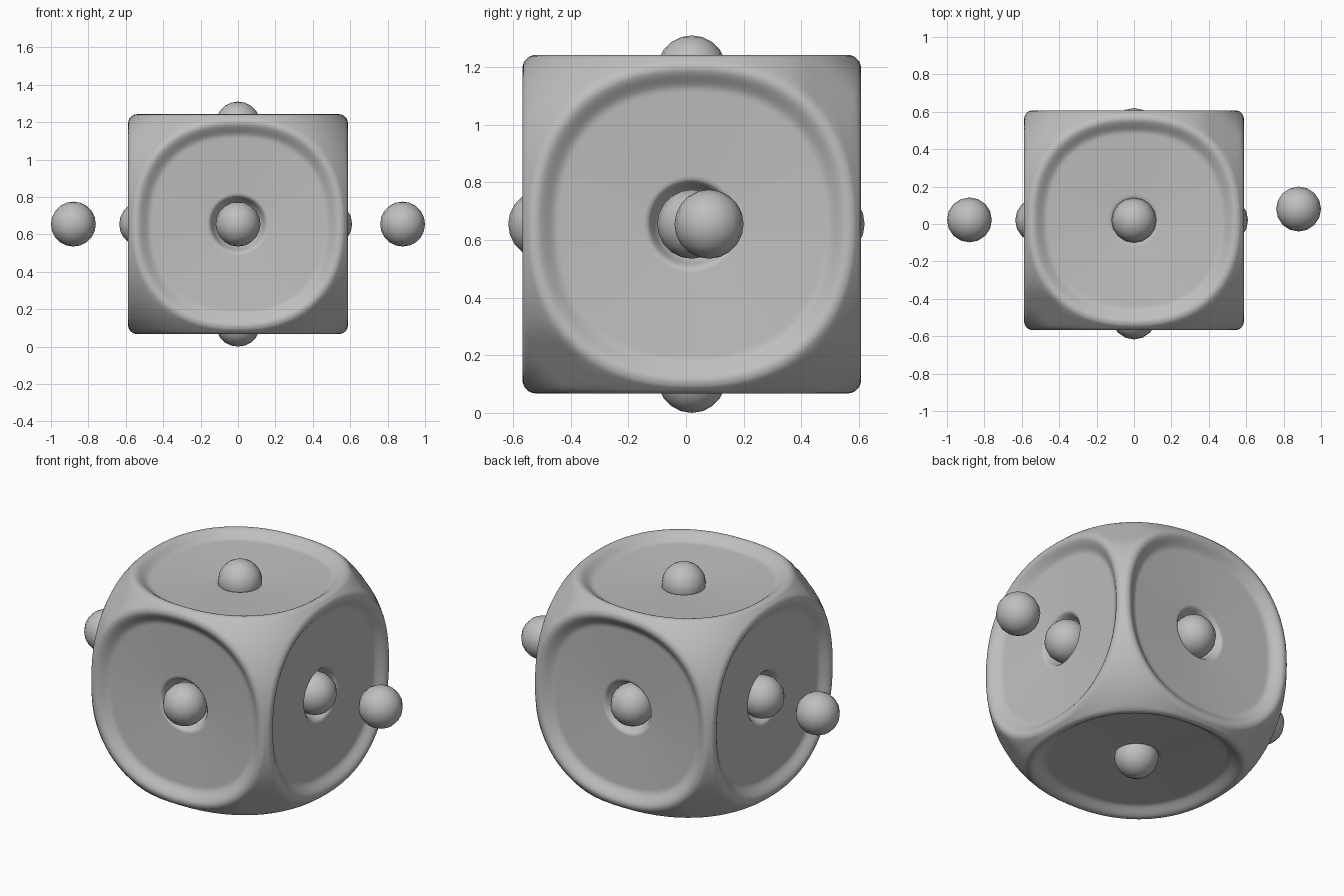
import bpy, bmesh, math
from mathutils import Vector

if "Cube" in bpy.data.objects:
    bpy.data.objects.remove(bpy.data.objects["Cube"])

CENTRE = Vector((0, 0.02, 0.655))
HALF, CREST, SOFT = 0.588, 0.558, 0.016     # cube half size, dish crest, blend
POWER = 2.32                                # squareness of the rounding and dishes
LEVEL = (HALF ** POWER + CREST ** POWER) ** (1 / POWER)

grey = bpy.data.materials.new("grey")
grey.diffuse_color = (0.52, 0.52, 0.52, 1)
grey.use_nodes = True
grey.node_tree.nodes["Principled BSDF"].inputs["Base Color"].default_value = grey.diffuse_color


def smoothstep(a, b, x):
    t = max(0.0, min(1.0, (x - a) / (b - a)))
    return t * t * (3 - 2 * t)


def squircle(*c):
    return sum(abs(x) ** POWER for x in c) ** (1 / POWER)


def body_point(n, u, v, a, b):
    """Point of the rounded cube with a dish and a central socket on each face."""
    d = n + u * a + v * b
    d.normalize()
    cube = HALF / max(abs(x) for x in d)
    ball_r = LEVEL / squircle(*d)
    k = max(SOFT - abs(cube - ball_r), 0) / SOFT
    rad = min(cube, ball_r) - k * k * SOFT / 4
    # four alternate corners are trimmed slightly flat
    if d.x * d.y * d.z > 0:
        rad = min(rad, 0.82 * math.sqrt(3) / (abs(d.x) + abs(d.y) + abs(d.z)))
    p = d * rad
    x, y, z = p.dot(u), p.dot(v), p.dot(n)
    # dish floor, slightly conical
    r = math.hypot(x, y)
    floor = 0.518 + 0.058 * r
    new = z + (min(z, floor) - z) * (1 - smoothstep(0.465, 0.545, squircle(x, y)))
    # socket, shallower on top and bottom
    width, depth = (0.135, 0.015) if abs(n.z) > 0.5 else (0.157, 0.065)
    new -= depth * (1 - smoothstep(width - 0.045, width, r))
    return CENTRE + u * x + v * y + n * new


# Outline of a face square, walked evenly
STEPS = 16
square = []
for i in range(STEPS):
    square.append((1, -1 + 2 * i / STEPS))
for k in range(3):
    square += [(-y, x) for x, y in square[-STEPS:]]


def ring(rho, m):
    """Ring between a circle (m=0) and a squircle (m=1)."""
    out = []
    for x, y in square:
        c, e = math.hypot(x, y), squircle(x, y)
        s = rho * ((1 - m) / c + m / e)
        out.append((x * s, y * s))
    return out


rings = [ring(r, 0) for r in (0.1, 0.17, 0.19, 0.205, 0.22, 0.235, 0.25, 0.265, 0.285)]
rings += [ring(0.42, 0.3), ring(0.6, 0.7)]
rings += [ring(0.76 + 0.02 * i, 1) for i in range(11)]
outer = rings[-1]
for i in range(1, 9):
    t = i / 8
    rings.append([(a + (x - a) * t, b + (y - b) * t)
                  for (a, b), (x, y) in zip(outer, square)])

# Body: six identical faces welded along their borders
bm = bmesh.new()
for axis in range(3):
    for sign in (1, -1):
        n, u = Vector((0, 0, 0)), Vector((0, 0, 0))
        n[axis] = sign
        u[(axis + 1) % 3] = 1
        v = n.cross(u)
        mid = bm.verts.new(body_point(n, u, v, 0, 0))
        loops = [[bm.verts.new(body_point(n, u, v, a, b)) for a, b in rg] for rg in rings]
        count = len(square)
        for j in range(count):
            k = (j + 1) % count
            bm.faces.new((mid, loops[0][j], loops[0][k]))
            for lo, hi in zip(loops, loops[1:]):
                bm.faces.new((lo[j], hi[j], hi[k], lo[k]))
bmesh.ops.remove_doubles(bm, verts=bm.verts, dist=0.0005)
bmesh.ops.recalc_face_normals(bm, faces=bm.faces)
for f in bm.faces:
    f.smooth = True
mesh = bpy.data.meshes.new("body")
bm.to_mesh(mesh)
bm.free()
mesh.materials.append(grey)
bpy.context.collection.objects.link(bpy.data.objects.new("body", mesh))


# Balls in the sockets and two floating beside the body
def ball(name, loc):
    bpy.ops.mesh.primitive_uv_sphere_add(segments=16, ring_count=10, radius=0.12, location=loc)
    o = bpy.context.object
    o.name = name
    o.data.materials.append(grey)
    bpy.ops.object.shade_smooth()


ball("front_ball", (0, -0.497, 0.655))
ball("back_ball", (0, 0.5, 0.655))
ball("left_ball", (-0.515, 0.02, 0.655))
ball("right_ball", (0.49, 0.02, 0.655))
ball("top_ball", (0, 0.02, 1.19))
ball("bottom_ball", (0, 0.02, 0.12))
ball("floating_left_ball", (-0.88, 0.022, 0.655))
ball("floating_right_ball", (0.88, 0.08, 0.655))
